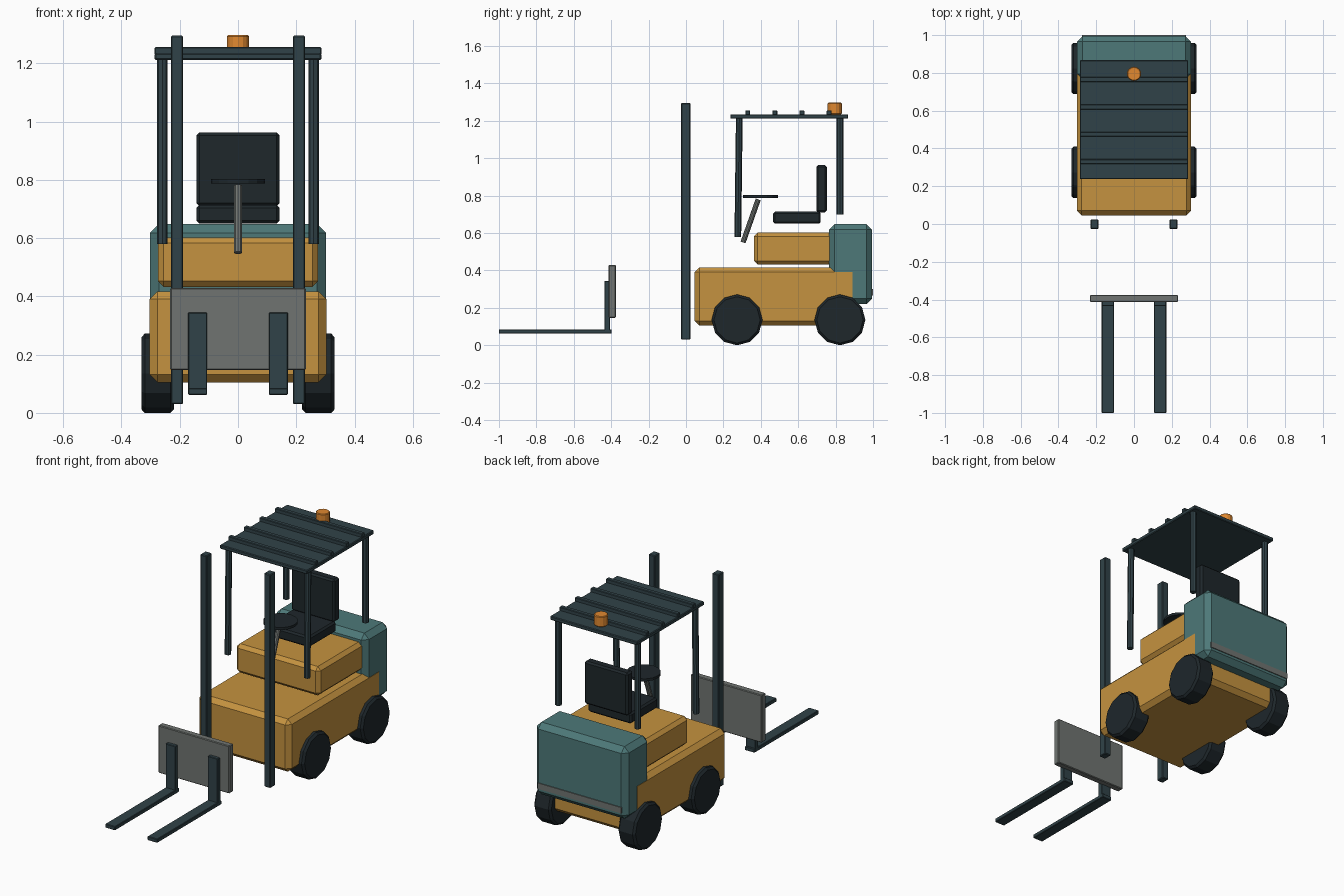
import bpy, bmesh, math
from mathutils import Vector, Matrix

if "Cube" in bpy.data.objects:
    bpy.data.objects.remove(bpy.data.objects["Cube"])


def material(name, rgb):
    m = bpy.data.materials.new(name)
    m.diffuse_color = (*rgb, 1)
    m.use_nodes = True
    m.node_tree.nodes["Principled BSDF"].inputs["Base Color"].default_value = m.diffuse_color
    return m


YELLOW = material("body_yellow", (0.56, 0.29, 0.05))
TEAL = material("weight_teal", (0.075, 0.19, 0.19))
STEEL = material("dark_steel", (0.03, 0.055, 0.065))
BLACK = material("rubber_black", (0.013, 0.02, 0.024))
GREY = material("plate_grey", (0.16, 0.175, 0.165))
AMBER = material("beacon_amber", (0.75, 0.25, 0.03))


def finish(name, bm, mat, bevel):
    mesh = bpy.data.meshes.new(name)
    bm.to_mesh(mesh)
    bm.free()
    mesh.materials.append(mat)
    ob = bpy.data.objects.new(name, mesh)
    bpy.context.collection.objects.link(ob)
    if bevel:
        mod = ob.modifiers.new("chamfer", 'BEVEL')
        mod.width = bevel
        mod.segments = 1
        mod.limit_method = 'ANGLE'
        mod.angle_limit = math.radians(60)
    return ob


def box(name, x, y, z, mat, bevel=0.004):
    """Chamfered box from (min, max) ranges."""
    bm = bmesh.new()
    size = [r[1] - r[0] for r in (x, y, z)]
    mid = [(r[0] + r[1]) / 2 for r in (x, y, z)]
    bmesh.ops.create_cube(bm, size=1, matrix=Matrix.Translation(mid) @ Matrix.Diagonal((*size, 1)))
    return finish(name, bm, mat, bevel)


def rod(name, a, b, r, sides, mat, bevel=0):
    """Cylinder running from point a to point b."""
    a, b = Vector(a), Vector(b)
    d = b - a
    bm = bmesh.new()
    rot = d.to_track_quat('Z', 'Y').to_matrix().to_4x4()
    bmesh.ops.create_cone(bm, cap_ends=True, segments=sides, radius1=r, radius2=r,
                          depth=d.length, matrix=Matrix.Translation((a + b) / 2) @ rot)
    return finish(name, bm, mat, bevel)


# Chassis, hood and counterweight
box("chassis", (-0.303, 0.303), (0.045, 0.915), (0.105, 0.417), YELLOW, 0.026)
box("hood", (-0.275, 0.275), (0.363, 0.82), (0.432, 0.603), YELLOW, 0.02)
box("counterweight", (-0.302, 0.302), (0.765, 0.995), (0.22, 0.648), TEAL, 0.03)
box("rear_stripe", (-0.275, 0.275), (0.985, 1.0), (0.265, 0.3), GREY, 0)

# Seat
box("seat_cushion", (-0.142, 0.142), (0.465, 0.72), (0.65, 0.714), BLACK, 0.01)
box("seat_back", (-0.142, 0.142), (0.697, 0.753), (0.71, 0.963), BLACK, 0.01)

# Steering
rod("steering_column", (0, 0.305, 0.55), (0, 0.386, 0.78), 0.014, 10, GREY)
rod("steering_wheel", (0, 0.398, 0.788), (0, 0.398, 0.803), 0.093, 16, BLACK)

# Overhead guard and beacon
box("guard_roof", (-0.286, 0.286), (0.237, 0.867), (1.212, 1.235), STEEL)
for i in range(4):
    y = 0.33 + 0.145 * i
    box(f"guard_bar_{i + 1}", (-0.286, 0.286), (y - 0.013, y + 0.013), (1.23, 1.256), STEEL, 0.003)
rod("beacon", (0, 0.795, 1.235), (0, 0.795, 1.297), 0.038, 14, AMBER, 0.004)

# Carriage plate
box("carriage", (-0.233, 0.233), (-0.414, -0.375), (0.147, 0.429), GREY)

# Mirrored parts
for side, s in (("left", -1), ("right", 1)):
    def span(a, b):
        return tuple(sorted((s * a, s * b)))

    # Guard posts
    rod(f"{side}_front_post", (s * 0.26, 0.277, 0.58), (s * 0.26, 0.285, 1.215), 0.018, 8, STEEL)
    rod(f"{side}_rear_post", (s * 0.26, 0.823, 0.7), (s * 0.26, 0.823, 1.215), 0.018, 8, STEEL)
    # Mast rail
    box(f"{side}_mast", span(0.188, 0.23), (-0.026, 0.024), (0.03, 1.295), STEEL)
    # Fork
    box(f"{side}_fork_shank", span(0.106, 0.171), (-0.435, -0.406), (0.065, 0.345), STEEL, 0.003)
    box(f"{side}_fork_blade", span(0.106, 0.171), (-1.0, -0.398), (0.062, 0.085), STEEL, 0.003)
    # Wheels
    for place, y in (("front", 0.273), ("rear", 0.823)):
        rod(f"{side}_{place}_wheel", (s * 0.22, y, 0.136), (s * 0.332, y, 0.136), 0.136, 12, BLACK, 0.012)
